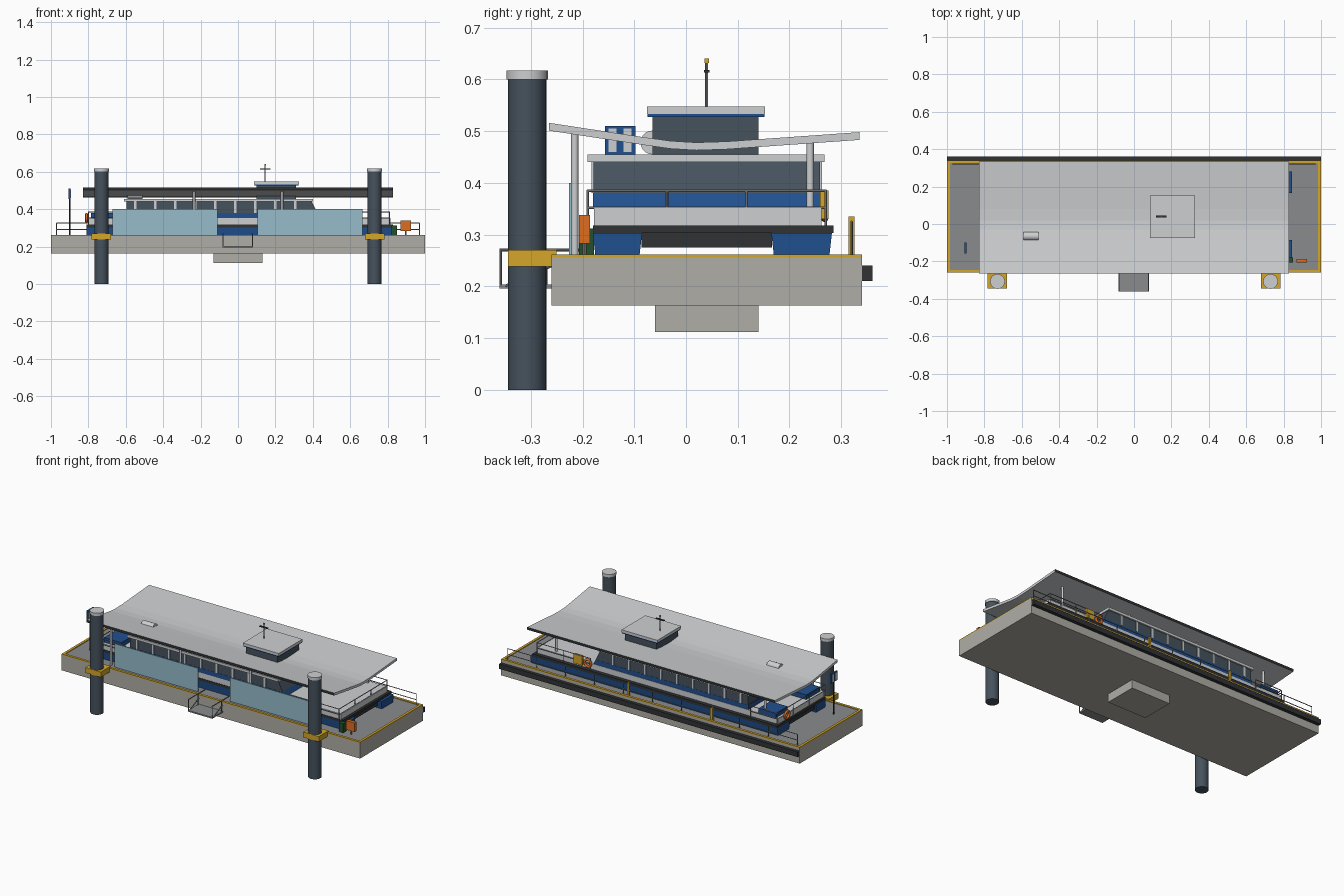
import bpy, bmesh, math
from mathutils import Vector

if "Cube" in bpy.data.objects:
    bpy.data.objects.remove(bpy.data.objects["Cube"])


def mat(name, hexcode):
    def lin(c):
        return c / 12.92 if c <= 0.04045 else ((c + 0.055) / 1.055) ** 2.4
    m = bpy.data.materials.new(name)
    m.diffuse_color = [lin(int(hexcode[i:i + 2], 16) / 255) for i in (0, 2, 4)] + [1]
    m.use_nodes = True
    m.node_tree.nodes["Principled BSDF"].inputs["Base Color"].default_value = m.diffuse_color
    return m


LIGHT = mat("light_grey", "cdcfd1")
CONCRETE = mat("concrete", "b0aea6")
GREY = mat("mid_grey", "8a8b8d")
SLATE = mat("slate", "46525d")
YELLOW = mat("yellow", "d3a62a")
ORANGE = mat("orange", "de6d20")
BLUE = mat("blue", "20508f")
GLASS = mat("pale_blue_glass", "96bccb")
BLACK = mat("charcoal", "303234")
GREEN = mat("green", "24502f")


def finish(name, bm, *mats):
    bmesh.ops.recalc_face_normals(bm, faces=bm.faces)
    me = bpy.data.meshes.new(name)
    bm.to_mesh(me)
    bm.free()
    ob = bpy.data.objects.new(name, me)
    bpy.context.collection.objects.link(ob)
    for m in mats:
        me.materials.append(m)
    return ob


def box(name, x0, x1, y0, y1, z0, z1, m):
    bm = bmesh.new()
    bmesh.ops.create_cube(bm, size=1)
    for v in bm.verts:
        v.co = (x1 if v.co.x > 0 else x0, y1 if v.co.y > 0 else y0, z1 if v.co.z > 0 else z0)
    return finish(name, bm, m)


def extrude(name, pts, a, b, axis, *mats):
    """Extrude a (y,z) profile along x, or an (x,z) profile along y."""
    bm = bmesh.new()
    def make(p, t):
        return bm.verts.new((t, p[0], p[1]) if axis == 'x' else (p[0], t, p[1]))
    f = bm.faces.new([make(p, a) for p in pts])
    r = bmesh.ops.extrude_face_region(bm, geom=[f])
    d = Vector((b - a, 0, 0)) if axis == 'x' else Vector((0, b - a, 0))
    bmesh.ops.translate(bm, vec=d, verts=[g for g in r['geom'] if isinstance(g, bmesh.types.BMVert)])
    return finish(name, bm, *mats)


def rod(name, p, q, r, m, sides=8, smooth=False):
    p, q = Vector(p), Vector(q)
    bm = bmesh.new()
    bmesh.ops.create_cone(bm, cap_ends=True, segments=sides, radius1=r, radius2=r, depth=(q - p).length)
    rot = (q - p).to_track_quat('Z', 'Y')
    for v in bm.verts:
        v.co = rot @ v.co + (p + q) / 2
    if smooth:
        for f in bm.faces:
            f.smooth = len(f.verts) == 4
    return finish(name, bm, m)


def railing(name, path, z0, heights, step, m=GREY, r=0.0025):
    """Horizontal rails along a plan path, with posts at regular spacing."""
    for a, b in zip(path, path[1:]):
        for z in heights:
            rod(name + "_bar", (*a, z), (*b, z), r, m, 6)
        a2, b2 = Vector(a), Vector(b)
        n = max(1, round((b2 - a2).length / step))
        for i in range(n + 1):
            p = a2.lerp(b2, i / n)
            rod(name + "_post", (p.x, p.y, z0), (p.x, p.y, heights[-1]), r, m, 6)


def ring(name, centre, axis, m):
    bpy.ops.mesh.primitive_torus_add(major_radius=0.021, minor_radius=0.007, major_segments=20,
                                     minor_segments=8, location=centre,
                                     rotation=(math.pi / 2, 0, 0) if axis == 'y' else (0, math.pi / 2, 0))
    ob = bpy.context.object
    ob.name = name
    ob.data.materials.append(m)
    bpy.ops.object.shade_smooth()


# Pontoon, deck, edge trim and fender
box("pontoon", -1, 1, -.26, .34, .163, .256, CONCRETE)
box("pontoon_keel", -.13, .13, -.06, .14, .112, .163, CONCRETE)
box("deck", -.985, .985, -.245, .325, .256, .258, GREY)
for s in (-1, 1):
    box("deck_edge_end", s * .985, s, -.26, .34, .256, .262, YELLOW)
box("deck_edge_front", -.985, .985, -.26, -.245, .256, .262, YELLOW)
box("deck_edge_back", -.985, .985, .325, .34, .256, .262, YELLOW)
box("fender", -1, 1, .34, .36, .21, .24, BLACK)

# Mooring piles with caps and collars
for s in (-1, 1):
    x = s * .73
    rod("pile", (x, -.307, 0), (x, -.307, .602), .037, SLATE, 20, True)
    rod("pile_cap", (x, -.307, .60), (x, -.307, .617), .04, LIGHT, 20, True)
    box("pile_collar", x - .052, x + .052, -.344, -.25, .238, .27, YELLOW)

# Curved canopy with dark front and back fascias
top = [(-.265, .516), (-.14, .497), (-.08, .488), (-.03, .481), (.02, .478),
       (.08, .480), (.15, .485), (.335, .498)]
canopy = extrude("canopy", top + [(y, z - .015) for y, z in reversed(top)], -.83, .83, 'x', LIGHT, BLACK)
for f in canopy.data.polygons:
    f.material_index = int(abs(f.normal.y) > .9)
for x in (-.7, -.235, .235, .7):
    rod("canopy_column_front", (x, -.215, .258), (x, -.215, .497), .007, LIGHT, 12, True)
    rod("canopy_column_back", (x, .24, .258), (x, .24, .482), .007, LIGHT, 12, True)

# Front screens
for x0, x1 in ((-.67, -.11), (.105, .665)):
    box("front_screen", x0, x1, -.226, -.22, .258, .4, GLASS)

# Twin hulls and bridging deck of the boat
for y0, y1 in ((-.18, -.085), (.165, .282)):
    extrude("hull", [(y0 + .005, .258), (y1 - .005, .258), (y1, .303), (y0, .303)], -.81, .845, 'x', BLUE)
box("bridge_deck", -.8, .82, -.086, .166, .275, .303, BLACK)
box("main_deck", -.81, .83, -.18, .285, .303, .318, BLACK)
box("bulwark", -.8, .815, -.178, .262, .318, .352, LIGHT)

# Passenger cabin with raked front
extrude("cabin_band", [(-.6, .352), (.437, .352), (.424, .38), (-.6, .38)], -.18, .26, 'y', BLUE)
extrude("cabin_windows", [(-.597, .38), (.424, .38), (.395, .44), (-.597, .44)], -.179, .259, 'y', SLATE)
box("cabin_roof", -.61, .4, -.19, .268, .44, .455, LIGHT)
for i in range(9):
    x = -.55 + i * .107
    for y in (-.18, .26):
        box("window_post", x - .006, x + .006, y - .003, y + .003, .38, .44, LIGHT)

# Wheelhouse and mast
box("wheelhouse", .10, .31, -.065, .14, .455, .527, SLATE)
box("wheelhouse_trim", .087, .323, -.074, .152, .527, .533, BLUE)
box("wheelhouse_roof", .085, .325, -.075, .153, .533, .548, LIGHT)
rod("mast", (.145, .04, .548), (.145, .04, .634), .003, GREY)
box("mast_crossbar", .117, .173, .035, .045, .613, .618, BLACK)
box("mast_lamp", .141, .149, .036, .044, .632, .64, YELLOW)
rod("roof_drum", (-.59, -.065, .478), (-.51, -.065, .478), .023, LIGHT, 20, True)

# Stern lockers and boat rails
for y0, y1 in ((-.16, -.03), (.15, .262)):
    box("stern_locker", -.785, -.67, y0, y1, .352, .38, BLUE)
railing("bow_rail", [(.45, -.19), (.81, -.19), (.81, .27), (.45, .27)], .318, (.352, .385), .16)
railing("stern_rail", [(-.62, -.19), (-.8, -.19), (-.8, .27), (-.62, .27)], .318, (.352, .385), .16)

# Back deck rail and yellow gate posts
railing("deck_rail", [(-.97, .32), (.97, .32)], .258, (.29, .325), .194)
for x in (-.4, .16):
    box("gate_post", x - .006, x + .006, .314, .326, .258, .335, YELLOW)

# Boarding platform
box("platform", -.082, .08, -.36, -.26, .196, .204, GREY)
for x in (-.08, .078):
    rod("platform_rail", (x, -.36, .27), (x, -.2, .27), .003, GREY)
    for y in (-.358, -.27):
        rod("platform_post", (x, y, .2), (x, y, .27), .0025, GREY)
    rod("platform_brace", (x, -.35, .2), (x, -.26, .24), .003, GREY)

# Signpost
rod("sign_post", (-.9, -.127, .258), (-.9, -.127, .46), .004, BLACK)
box("sign", -.905, -.895, -.157, -.098, .455, .51, BLUE)
for y in (-.142, -.113):
    box("sign_panel", -.907, -.893, y - .008, y + .008, .46, .505, LIGHT)

# Safety gear
ring("life_ring_back", (.47, .268, .352), 'y', ORANGE)
box("equipment_box", .505, .56, .259, .275, .33, .385, YELLOW)
ring("life_ring_stern", (-.81, .19, .352), 'x', ORANGE)
box("orange_board", .87, .925, -.207, -.186, .283, .338, ORANGE)
rod("board_post", (.897, -.196, .258), (.897, -.196, .29), .004, GREY)
box("bin", .822, .85, -.207, -.178, .258, .312, GREEN)
